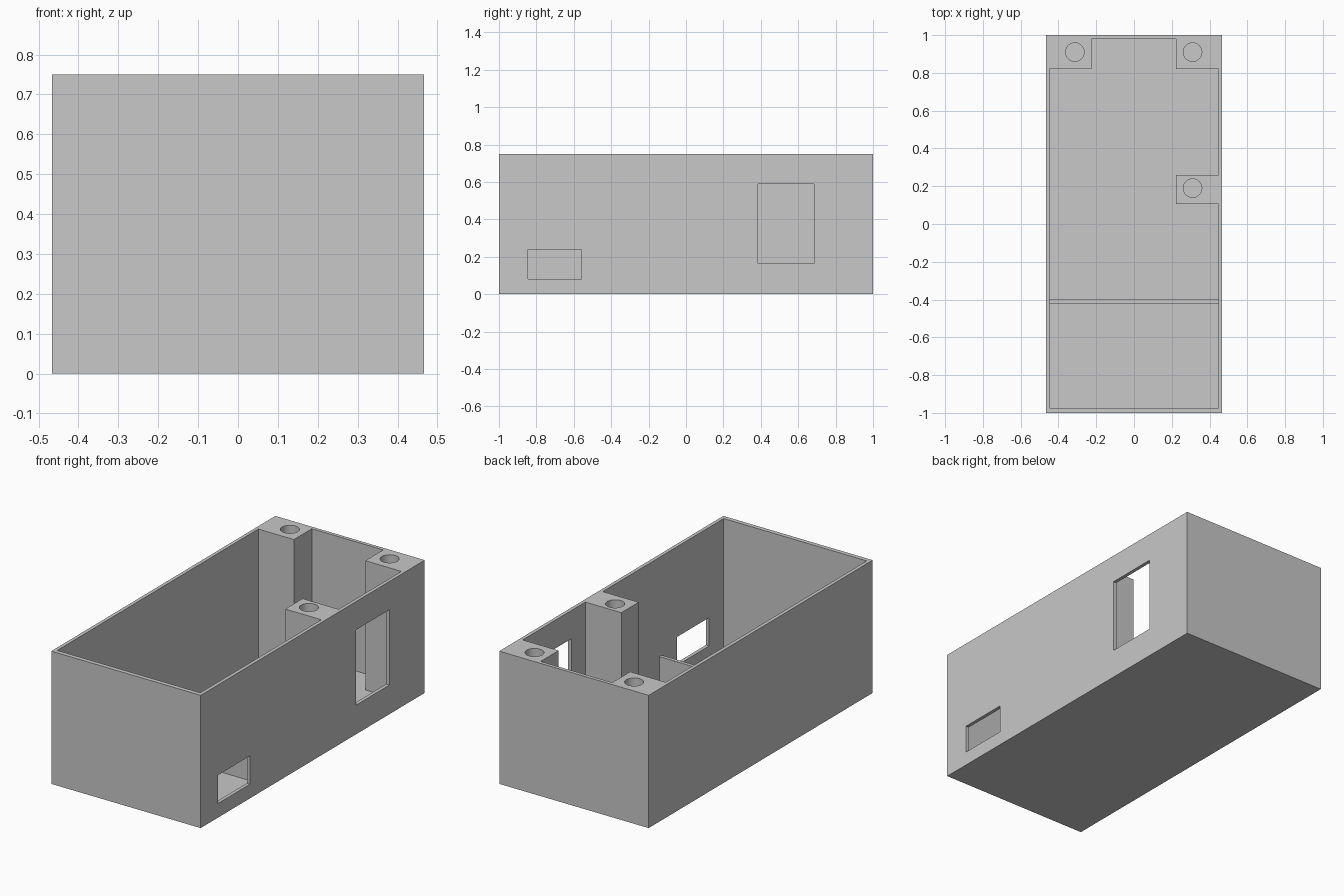
import bpy
import bmesh

default = bpy.data.objects.get("Cube")
if default:
    bpy.data.objects.remove(default, do_unlink=True)

WIDTH, HEIGHT, WALL, FLOOR = 0.934, 0.75, 0.02, 0.02
HALF = WIDTH / 2
INNER = HALF - WALL
BACK, FRONT = 0.98, -0.975

grey = bpy.data.materials.new("plain grey")
grey.use_nodes = True
grey.diffuse_color = (0.58, 0.58, 0.58, 1)
grey.node_tree.nodes["Principled BSDF"].inputs["Base Color"].default_value = grey.diffuse_color


def prism(name, outline, z0, z1):
    """Extrude a flat outline from z0 to z1."""
    bm = bmesh.new()
    face = bm.faces.new([bm.verts.new((x, y, z0)) for x, y in outline])
    top = bmesh.ops.extrude_face_region(bm, geom=[face])["geom"]
    verts = [v for v in top if isinstance(v, bmesh.types.BMVert)]
    bmesh.ops.translate(bm, verts=verts, vec=(0, 0, z1 - z0))
    bmesh.ops.recalc_face_normals(bm, faces=bm.faces)
    mesh = bpy.data.meshes.new(name)
    bm.to_mesh(mesh)
    bm.free()
    mesh.materials.append(grey)
    obj = bpy.data.objects.new(name, mesh)
    bpy.context.collection.objects.link(obj)
    return obj


def box(name, x0, x1, y0, y1, z0, z1):
    return prism(name, [(x0, y0), (x1, y0), (x1, y1), (x0, y1)], z0, z1)


def cut(target, cutter):
    """Subtract the cutter from the target, then discard it."""
    cutter.hide_render = True
    mod = target.modifiers.new("cut", "BOOLEAN")
    mod.operation, mod.solver, mod.object = "DIFFERENCE", "EXACT", cutter
    bpy.context.view_layer.objects.active = target
    bpy.ops.object.modifier_apply(modifier=mod.name)
    bpy.data.objects.remove(cutter, do_unlink=True)


# Case block
case = box("open_case", -HALF, HALF, -1, 1, 0, HEIGHT)

# Cavity outline steps around the three screw posts
cavity = [(-INNER, FRONT), (INNER, FRONT),
          (INNER, 0.105), (0.222, 0.105), (0.222, 0.26), (INNER, 0.26),
          (INNER, 0.82), (0.222, 0.82), (0.222, BACK),
          (-0.225, BACK), (-0.225, 0.82), (-INNER, 0.82)]
cut(case, prism("cavity_cutter", cavity, FLOOR, HEIGHT + 0.1))

# Openings in the left wall: low slot near the front, tall window near the back
for y0, y1, z0, z1 in [(-0.845, -0.56, 0.08, 0.24), (0.385, 0.685, 0.165, 0.59)]:
    cut(case, box("window_cutter", INNER - 0.05, HALF + 0.1, y0, y1, z0, z1))

# Screw holes in the post tops
for x, y in [(-0.313, 0.91), (0.31, 0.91), (0.31, 0.19)]:
    bpy.ops.mesh.primitive_cylinder_add(vertices=40, radius=0.049, depth=0.8,
                                        location=(x, y, HEIGHT))
    cut(case, bpy.context.object)

# Low divider across the floor
divider = box("floor_divider", -INNER, INNER, -0.42, -0.4, FLOOR, 0.19)

# Smooth hole walls, sharp box edges
for obj in (case, divider):
    bpy.ops.object.select_all(action="DESELECT")
    obj.select_set(True)
    bpy.context.view_layer.objects.active = obj
    bpy.ops.object.shade_smooth_by_angle()
